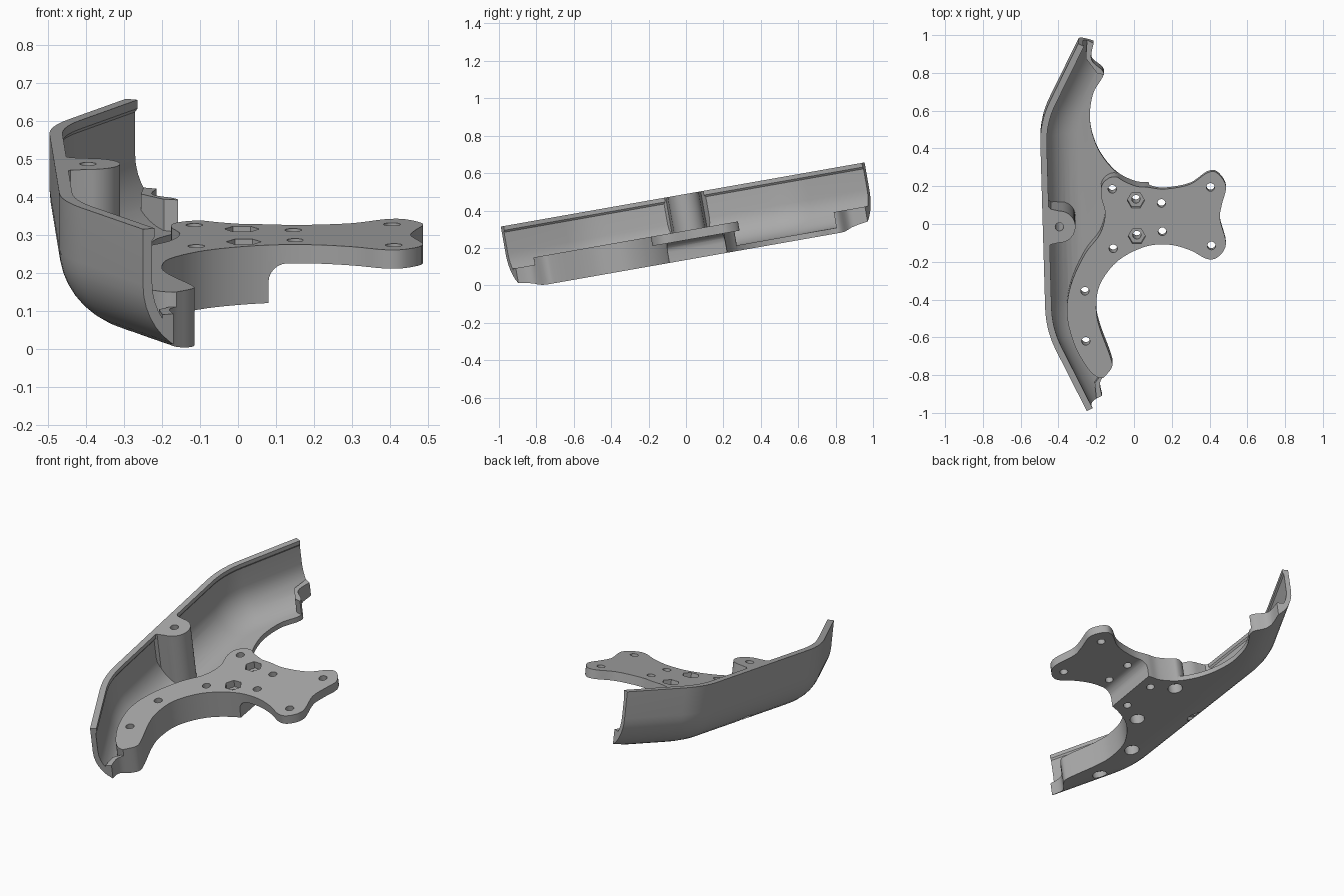
import bpy, bmesh, math
from mathutils import Matrix, Vector

cube = bpy.data.objects.get("Cube")
if cube:
    bpy.data.objects.remove(cube)

TILT = math.radians(10)
HEIGHT, DECK, FLOOR = 0.348, 0.155, 0.03


def level(points, z):
    """Bring plan points of the tilted part into its untilted frame."""
    return [(x, (y + z * math.sin(TILT)) / math.cos(TILT)) for x, y in points]


def spline(pts, steps=5):
    """Smooth open curve through the points."""
    p = [Vector(q) for q in [pts[0], *pts, pts[-1]]]
    out = []
    for a, b, c, d in zip(p, p[1:], p[2:], p[3:]):
        for i in range(steps):
            t = i / steps
            out.append(0.5 * (2 * b + (c - a) * t + (2 * a - 5 * b + 4 * c - d) * t * t
                              + (3 * b - a - 3 * c + d) * t ** 3))
    return [tuple(v) for v in out] + [tuple(pts[-1])]


def loft(name, rings):
    """Solid through rings given as (z, plan points)."""
    bm = bmesh.new()
    rows = [[bm.verts.new((p[0], p[1], z)) for p in ring] for z, ring in rings]
    n = len(rows[0])
    for lo, hi in zip(rows, rows[1:]):
        for i in range(n):
            bm.faces.new((lo[i], lo[(i + 1) % n], hi[(i + 1) % n], hi[i]))
    bm.faces.new(rows[0][::-1])
    bm.faces.new(rows[-1])
    bmesh.ops.recalc_face_normals(bm, faces=bm.faces)
    mesh = bpy.data.meshes.new(name)
    bm.to_mesh(mesh)
    bm.free()
    ob = bpy.data.objects.new(name, mesh)
    bpy.context.collection.objects.link(ob)
    return ob


def prism(name, outline, z0, z1):
    return loft(name, [(z0, outline), (z1, outline)])


def combine(ob, tool, op):
    mod = ob.modifiers.new(op, 'BOOLEAN')
    mod.operation, mod.object, mod.solver = op, tool, 'EXACT'
    bpy.context.view_layer.update()
    mesh = bpy.data.meshes.new_from_object(
        ob.evaluated_get(bpy.context.evaluated_depsgraph_get()))
    ob.modifiers.clear()
    ob.data = mesh
    bpy.data.objects.remove(tool)


def disc(x, y, r, sides=24):
    return [(x + r * math.cos(2 * math.pi * i / sides),
             y + r * math.sin(2 * math.pi * i / sides)) for i in range(sides)]


# Outer wall line with two rounded bends, run on past both ends
corners = [Vector(c) for c in ((-0.25, -0.944), (-0.467, -0.51), (-0.499, 0.61), (-0.295, 1.031))]
front_dir = (corners[0] - corners[1]).normalized()
back_dir = (corners[3] - corners[2]).normalized()
path = [corners[0] + front_dir * 0.3]
for k in (1, 2):
    a = corners[k] + (corners[k - 1] - corners[k]).normalized() * 0.12
    b = corners[k] + (corners[k + 1] - corners[k]).normalized() * 0.12
    path += [a * (1 - t) ** 2 + corners[k] * 2 * t * (1 - t) + b * t * t
             for t in [i / 8 for i in range(9)]]
path.append(corners[3] + back_dir * 0.3)


def inset(d, far):
    pts = []
    for i, p in enumerate(path):
        t = (path[min(i + 1, len(path) - 1)] - path[max(i - 1, 0)]).normalized()
        pts.append((p.x + t.y * d, p.y - t.x * d))
    return pts + [(far, 1.4), (far, -1.4)]


def bowl(radius, wall, base, far):
    rings = []
    for i in range(11):
        a = math.pi / 2 * i / 10
        rings.append((base + radius * (1 - math.cos(a)),
                      inset(wall + radius * (1 - math.sin(a)), far)))
    return rings


bracket = loft("curved_bracket", bowl(0.2, 0, 0, 0.7) + [(HEIGHT, inset(0, 0.7))])
cavity = loft("cavity", bowl(0.173, 0.027, FLOOR, 0.8)
              + [(0.315, inset(0.027, 0.8)), (0.325, inset(0.034, 0.8)), (0.5, inset(0.034, 0.8))])

# Plan outline: front notch, arm edge, mounting plate, back floor edge
front_edge = [(-0.172, -0.9), (-0.178, -0.84), (-0.12, -0.765), (-0.123, -0.71), (-0.18, -0.555),
              (-0.2, -0.45), (-0.18, -0.32), (-0.085, -0.195), (0.06, -0.12), (0.19, -0.11),
              (0.3, -0.14), (0.386, -0.185), (0.444, -0.175), (0.487, -0.105), (0.455, 0.026),
              (0.466, 0.106), (0.487, 0.2), (0.44, 0.27), (0.386, 0.27), (0.296, 0.21),
              (0.164, 0.185), (0.07, 0.195)]
back_edge = [(0.0, 0.225), (-0.1, 0.28), (-0.19, 0.397), (-0.233, 0.545), (-0.217, 0.688),
             (-0.165, 0.78), (-0.165, 0.825), (-0.225, 0.884), (-0.217, 0.955)]
front_cut = [corners[0] + Vector((front_dir.y, -front_dir.x)) * d for d in (0.7, -0.09)]
back_cut = [corners[3] + Vector((back_dir.y, -back_dir.x)) * d for d in (0.09, -0.7)]
edge = spline([tuple(front_cut[1])] + level(front_edge[1:], DECK)
              + level(back_edge, FLOOR)[:-1] + [tuple(back_cut[0])])
plan = [tuple(front_cut[0])] + edge + [tuple(back_cut[1])]
combine(bracket, prism("plan", plan, -0.2, 0.6), 'INTERSECT')

# Raised arm and plate, left standing in the cavity
arm_side = [(0.07, 0.195), (-0.03, 0.228), (-0.11, 0.25), (-0.165, 0.215), (-0.175, 0.15),
            (-0.153, 0.053), (-0.18, -0.053), (-0.26, -0.16), (-0.333, -0.32), (-0.355, -0.476),
            (-0.317, -0.635), (-0.25, -0.757), (-0.196, -0.81), (-0.15, -0.815)]
arm = level(spline(arm_side) + [(0, -0.85), (0.9, -0.85), (0.9, 0.5), (0.1, 0.5)], DECK)
combine(cavity, prism("arm", arm, -0.3, DECK), 'DIFFERENCE')

# Screw boss against the wall
bx, by = -0.395, 0.046
boss = [(bx + 0.085 * math.cos(a), by + 0.085 * math.sin(a))
        for a in [math.radians(d) for d in range(-90, 91, 10)]]
boss += [(-0.44, by + 0.095), (-0.475, by + 0.135), (-0.7, by + 0.135),
         (-0.7, by - 0.135), (-0.475, by - 0.135), (-0.44, by - 0.095)]
combine(cavity, prism("boss", boss, -0.3, 0.7), 'DIFFERENCE')

# Raised lips at the end notches
lips = {"back_lip": [(-0.24, 1.1), (-0.255, 0.88), (-0.195, 0.8), (-0.1, 0.78), (-0.1, 1.1)],
        "front_lip": [(-0.19, -1.0), (-0.208, -0.84), (-0.16, -0.78), (-0.05, -0.79), (-0.05, -1.0)]}
for name, pts in lips.items():
    combine(cavity, prism(name, level(pts, 0.1), -0.3, 0.115), 'DIFFERENCE')
combine(bracket, cavity, 'DIFFERENCE')

# Space under the plate, with a rounded inner corner
under = [(0.08, -0.2), (0.08, 0.055)]
under += [(0.13 - 0.05 * math.cos(a), 0.055 + 0.05 * math.sin(a))
          for a in [math.radians(d) for d in range(15, 91, 15)]]
under += [(0.8, 0.105), (0.8, -0.2)]
cutter = prism("under_plate", under, -0.6, 0.6)
cutter.data.transform(Matrix.Rotation(math.pi / 2, 4, 'X'))
combine(bracket, cutter, 'DIFFERENCE')

# Screw holes, hexagonal nut pockets above, counterbores below
plain = [(0.145, 0.11), (0.15, -0.04), (0.405, 0.195), (0.41, -0.115)]
hexed = [(0.01, 0.125), (0.015, -0.065)]
bored = [(-0.115, 0.185), (-0.11, -0.13), (-0.26, -0.355), (-0.255, -0.62)]
for x, y in level(plain + hexed + bored, DECK) + [(bx, by)]:
    combine(bracket, prism("hole", disc(x, y, 0.022), -0.2, 0.6), 'DIFFERENCE')
for x, y in level(hexed, DECK):
    combine(bracket, prism("nut_pocket", disc(x, y, 0.046, 6), 0.115, 0.6), 'DIFFERENCE')
for x, y in level(bored, DECK) + [(bx, by)]:
    combine(bracket, prism("counterbore", disc(x, y, 0.04), -0.2, 0.06), 'DIFFERENCE')

# Tilt into place, colour and shade
bracket.data.transform(Matrix.Translation((0, 0, 0.1355)) @ Matrix.Rotation(TILT, 4, 'X'))
grey = bpy.data.materials.new("plain grey")
grey.use_nodes = True
grey.diffuse_color = (0.4, 0.4, 0.4, 1)
grey.node_tree.nodes["Principled BSDF"].inputs["Base Color"].default_value = (0.4, 0.4, 0.4, 1)
bracket.data.materials.clear()
bracket.data.materials.append(grey)
bpy.ops.object.select_all(action='DESELECT')
bracket.select_set(True)
bpy.context.view_layer.objects.active = bracket
bpy.ops.object.shade_smooth_by_angle(angle=math.radians(30))
